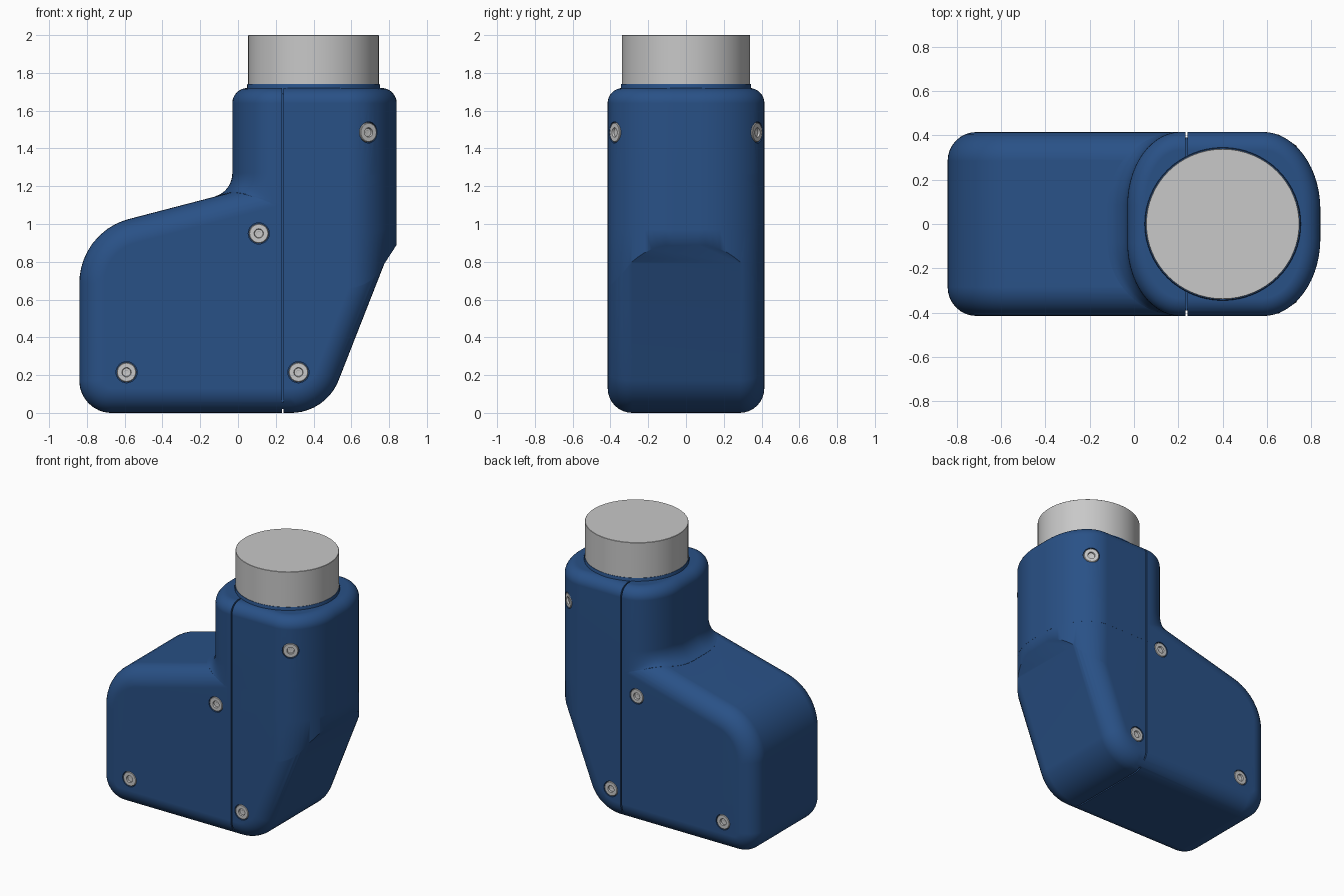
import bpy, bmesh, math
from mathutils import Vector, Matrix

if "Cube" in bpy.data.objects:
    bpy.data.objects.remove(bpy.data.objects["Cube"])


def material(name, rgb):
    m = bpy.data.materials.new(name)
    m.diffuse_color = (*rgb, 1)
    m.use_nodes = True
    m.node_tree.nodes["Principled BSDF"].inputs["Base Color"].default_value = m.diffuse_color
    return m


BLUE = material("blue_plastic", (0.022, 0.082, 0.24))
GREY = material("grey_metal", (0.58, 0.58, 0.58))


def make(name, bm, mat):
    bmesh.ops.recalc_face_normals(bm, faces=bm.faces)
    me = bpy.data.meshes.new(name)
    bm.to_mesh(me)
    bm.free()
    me.materials.append(mat)
    ob = bpy.data.objects.new(name, me)
    bpy.context.collection.objects.link(ob)
    return ob


def loft(bm, rings):
    """Skin closed rings of equal length and cap both ends."""
    vs = [[bm.verts.new(p) for p in r] for r in rings]
    n = len(vs[0])
    for a, b in zip(vs, vs[1:]):
        for i in range(n):
            bm.faces.new((a[i], a[(i + 1) % n], b[(i + 1) % n], b[i]))
    bm.faces.new(vs[0][::-1])
    bm.faces.new(vs[-1])


def activate(ob):
    bpy.ops.object.select_all(action='DESELECT')
    ob.select_set(True)
    bpy.context.view_layer.objects.active = ob


def boolean(ob, other, op):
    m = ob.modifiers.new("bool", 'BOOLEAN')
    m.operation, m.object, m.solver = op, other, 'EXACT'
    activate(ob)
    bpy.ops.object.modifier_apply(modifier=m.name)
    bpy.data.objects.remove(other)


def smooth(ob, angle=35):
    activate(ob)
    bpy.ops.object.shade_smooth_by_angle(angle=math.radians(angle))


def rounded(corners, seg=10):
    """Polygon of (x, z, radius) corners with arcs in place of the corners."""
    out = []
    for i, (x, z, r) in enumerate(corners):
        p = Vector((x, z))
        if r == 0:
            out.append(p)
            continue
        u = (Vector(corners[i - 1][:2]) - p).normalized()
        v = (Vector(corners[(i + 1) % len(corners)][:2]) - p).normalized()
        half = u.angle(v) / 2
        c = p + (u + v).normalized() * r / math.sin(half)
        t = r / math.tan(half)
        a, b = p + u * t - c, p + v * t - c
        for k in range(seg + 1):
            out.append(c + a.lerp(b, k / seg).normalized() * r)
    return out


def inset(pts, d):
    """Mitred inward offset of a counter-clockwise polygon."""
    out, n = [], len(pts)
    for i, p in enumerate(pts):
        e, f = (p - pts[i - 1]).normalized(), (pts[(i + 1) % n] - p).normalized()
        n1, n2 = Vector((-e.y, e.x)), Vector((-f.y, f.x))
        out.append(p + (n1 + n2) * d / (1 + n1.dot(n2)))
    return out


def plan(xl, xr, al, ar, bl, br, h, z, seg=14):
    """Horizontal outline with elliptical corners."""
    ring = []
    for sx, sy, a0 in ((1, 1, 0), (-1, 1, 90), (-1, -1, 180), (1, -1, 270)):
        a, b, xe = (ar, br, xr) if sx > 0 else (al, bl, xl)
        for k in range(seg + 1):
            t = math.radians(a0 + 90 * k / seg)
            ring.append(Vector((xe - sx * a + a * math.cos(t), sy * (h - b) + b * math.sin(t), z)))
    return ring


# lower body: side profile with rounded long edges
side = rounded([(-0.84, 0, 0.17), (0.465, 0, 0.27), (0.775, 0.79, 0), (0.84, 0.89, 0),
                (1.0, 1.13, 0), (1.0, 1.4, 0), (0.25, 1.4, 0), (0.25, 1.242, 0),
                (-0.84, 0.958, 0.35)])
H, R = 0.4145, 0.13
steps = [math.radians(90 * k / 8) for k in range(9)]
levels = [(-(H - R + R * math.sin(t)), R * (1 - math.cos(t))) for t in reversed(steps)]
levels += [(-y, d) for y, d in reversed(levels)]
bm = bmesh.new()
loft(bm, [[(p.x, y, p.y) for p in inset(side, d)] for y, d in levels])
housing = make("housing", bm, BLUE)

# trim the right end to the wide rounded column
bm = bmesh.new()
loft(bm, [plan(-1.2, 0.8395, 0.05, 0.26, 0.05, 0.35, 0.4148, z) for z in (-0.2, 1.3)])
boolean(housing, make("trim", bm, BLUE), 'INTERSECT')

# upper sleeve: flared foot that follows the sloped shoulder, rounded top
rings = [plan(-0.12, 0.84, 0.33, 0.26, 0.33, 0.35, 0.415, 0.97)]
for k in range(9):
    t = math.radians(75 - 75 * k / 8)
    f = 0.12 * (1 - math.cos(t))
    ring = plan(-0.03 - f, 0.84, 0.24 + f, 0.26, 0.33, 0.35, 0.415, 1.27)
    for p in ring:
        e = min(max(abs(p.y) - (H - R), 0), R)
        drop = R - math.sqrt(R * R - e * e)
        rise = 0.26 * (min(p.x, 0.235) + 0.03 + f)
        p.z -= math.sin(t) * (0.127 - rise + drop)
    rings.append(ring)
for k in range(9):
    t = math.radians(90 * k / 8)
    d = 0.08 * (1 - math.cos(t))
    rings.append(plan(-0.03 + d, 0.84 - d, 0.24 - d, 0.26 - d, 0.33 - d, 0.35 - d,
                      0.415 - d, 1.64 + 0.08 * math.sin(t)))
bm = bmesh.new()
loft(bm, rings)
boolean(housing, make("sleeve", bm, BLUE), 'UNION')


# seam groove between the two shells
def box(lo, hi):
    b = bmesh.new()
    bmesh.ops.create_cube(b, size=1)
    for v in b.verts:
        v.co = [lo[i] + (hi[i] - lo[i]) * (v.co[i] + 0.5) for i in range(3)]
    return make("groove_cutter", b, BLUE)


for s in (-1, 1):
    y0, y1 = sorted((s * 0.39, s * 0.5))
    boolean(housing, box((0.232, y0, -0.1), (0.241, y1, 1.8)), 'DIFFERENCE')
    y0, y1 = sorted((s * 0.3, s * 0.5))
    boolean(housing, box((0.232, y0, 1.69), (0.241, y1, 1.81)), 'DIFFERENCE')
boolean(housing, box((0.232, -0.5, -0.1), (0.241, 0.5, 0.02)), 'DIFFERENCE')


# turned parts: (radius, height) profile spun about z, then placed
def lathe(bm, prof, mat, seg=32):
    loft(bm, [[mat @ Vector((r * math.cos(2 * math.pi * k / seg), r * math.sin(2 * math.pi * k / seg), z))
               for k in range(seg)] for r, z in prof])


# screws on both sides, the top pair tilted to follow the corner
spots = [(-0.59, 0.215, 0.411, 0), (0.32, 0.215, 0.411, 0), (0.11, 0.95, 0.411, 0), (0.69, 1.485, 0.376, 32)]
holes, screws = bmesh.new(), bmesh.new()
for x, z, y, tilt in spots:
    for s in (-1, 1):
        a = math.radians(tilt)
        normal = Vector((math.sin(a), s * math.cos(a), 0))
        m = Matrix.Translation((x, s * y, z)) @ normal.to_track_quat('Z', 'Y').to_matrix().to_4x4()
        lathe(holes, [(0.056, -0.015), (0.056, 0.05)], m)
        lathe(screws, [(0.052, -0.018), (0.052, 0.0), (0.048, 0.003), (0.025, 0.003),
                       (0.022, -0.008), (0.012, -0.008), (0.01, -0.009)], m)
boolean(housing, make("hole_cutter", holes, BLUE), 'DIFFERENCE')
smooth(housing)
housing.modifiers.new("even_shading", 'WEIGHTED_NORMAL').keep_sharp = True
smooth(make("screws", screws, GREY), 25)

# collar lip and canister, very slightly oval
centre = Matrix.Translation((0.4, 0, 0)) @ Matrix.Diagonal((1, 0.98, 1, 1))
bm = bmesh.new()
lathe(bm, [(0.352, 1.68), (0.352, 1.735), (0.349, 1.742), (0.335, 1.742)], centre, 64)
smooth(make("collar", bm, BLUE))
bm = bmesh.new()
lathe(bm, [(0.346, 1.7), (0.346, 1.998), (0.344, 2.0)], centre, 64)
smooth(make("canister", bm, GREY))
